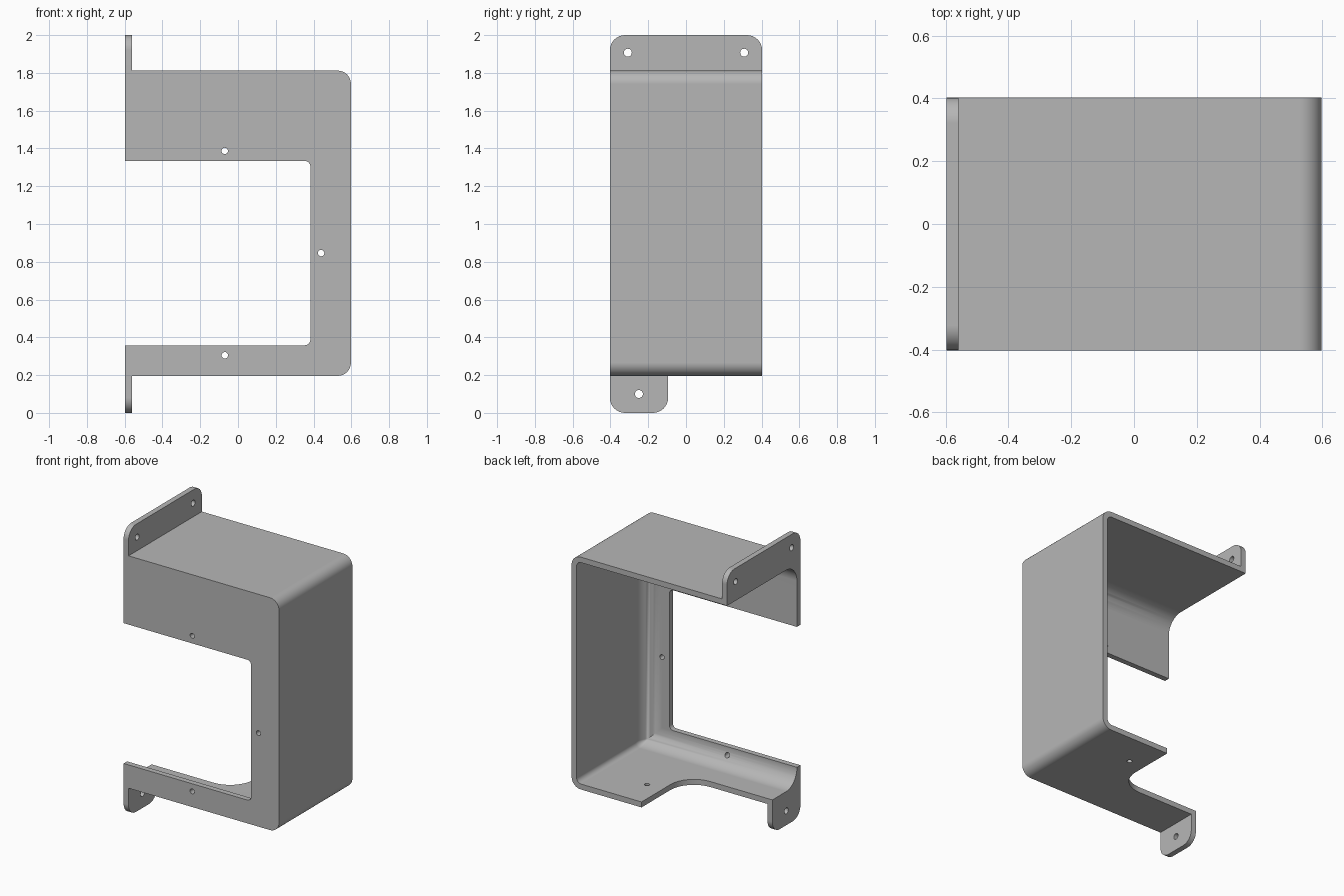
import bpy, bmesh, math
from mathutils import Vector

cube = bpy.data.objects.get("Cube")
if cube:
    bpy.data.objects.remove(cube, do_unlink=True)

grey = bpy.data.materials.new("plain grey")
grey.use_nodes = True
COLOUR = (0.47, 0.47, 0.47, 1)
grey.diffuse_color = COLOUR
grey.node_tree.nodes["Principled BSDF"].inputs["Base Color"].default_value = COLOUR

# Main dimensions
HALF_X, HALF_Y, WALL = 0.598, 0.403, 0.038
BOTTOM, TOP = 0.196, 1.812
FILLET = 0.12


def rounded(corners, steps=8):
    """2D outline from (u, v, radius) corners."""
    out = []
    for i, (u, v, r) in enumerate(corners):
        p = Vector((u, v))
        if r is None:
            out.append(p)
            continue
        a = (Vector(corners[i - 1][:2]) - p).normalized()
        b = (Vector(corners[(i + 1) % len(corners)][:2]) - p).normalized()
        centre = p + (a + b) * r
        for k in range(steps + 1):
            t = math.pi / 2 * k / steps
            out.append(centre - b * r * math.cos(t) - a * r * math.sin(t))
    return out


def circle(u, v, r, n=24):
    return [Vector((u + r * math.cos(math.tau * k / n),
                    v + r * math.sin(math.tau * k / n))) for k in range(n)]


def place(p, axis, w):
    return {"x": (w, p.x, p.y), "y": (p.x, w, p.y), "z": (p.x, p.y, w)}[axis]


def loft(name, sections, axis):
    """Solid through (position, outline) sections along an axis."""
    bm = bmesh.new()
    rings = [[bm.verts.new(place(p, axis, w)) for p in pts] for w, pts in sections]
    n = len(rings[0])
    for a, b in zip(rings, rings[1:]):
        for i in range(n):
            j = (i + 1) % n
            bm.faces.new((a[i], a[j], b[j], b[i]))
    bm.faces.new(rings[0])
    bm.faces.new(rings[-1])
    bmesh.ops.remove_doubles(bm, verts=bm.verts, dist=1e-5)
    bmesh.ops.recalc_face_normals(bm, faces=bm.faces)
    mesh = bpy.data.meshes.new(name)
    bm.to_mesh(mesh)
    bm.free()
    mesh.materials.append(grey)
    obj = bpy.data.objects.new(name, mesh)
    bpy.context.collection.objects.link(obj)
    return obj


def prism(name, pts, axis, lo, hi):
    return loft(name, [(lo, pts), (hi, pts)], axis)


def cut(obj, cutters):
    """Subtract the cutters, then remove them."""
    for c in cutters:
        c.hide_render = True
        mod = obj.modifiers.new("cut", "BOOLEAN")
        mod.operation, mod.solver, mod.object = "DIFFERENCE", "EXACT", c
    deps = bpy.context.evaluated_depsgraph_get()
    mesh = bpy.data.meshes.new_from_object(obj.evaluated_get(deps))
    obj.modifiers.clear()
    obj.data = mesh
    for c in cutters:
        bpy.data.objects.remove(c, do_unlink=True)


# Housing block with two rounded outer edges
housing = prism("housing", rounded([
    (-HALF_X, BOTTOM, None), (HALF_X, BOTTOM, 0.07),
    (HALF_X, TOP, 0.07), (-HALF_X, TOP, None)]), "y", -HALF_Y, HALF_Y)


# Cavity, open at the back and one side, filleted into the front plate
def cavity_outline(inset):
    x, lo, hi = HALF_X - WALL - inset, BOTTOM + WALL + inset, TOP - WALL - inset
    r = max(0.035 - inset, 0)
    return rounded([(-0.8, lo, None), (x, lo, r), (x, hi, r), (-0.8, hi, None)])


inner_y = -HALF_Y + WALL
sections = [(0.6, cavity_outline(0))]
for k in range(13):
    t = math.pi / 2 * k / 12
    sections.append((inner_y + FILLET * (1 - math.sin(t)),
                     cavity_outline(FILLET * (1 - math.cos(t)))))
cavity = loft("cavity_cutter", sections, "y")

# Front opening and floor notch
opening = prism("opening_cutter", rounded([
    (-0.8, 0.358, None), (0.383, 0.358, 0.03),
    (0.383, 1.334, 0.03), (-0.8, 1.334, None)]), "y", -0.6, 0)
notch = prism("notch_cutter", rounded([
    (-0.8, -0.095, None), (0.06, -0.095, 0.18),
    (0.06, 0.6, None), (-0.8, 0.6, None)]), "z", 0.1, 0.3)

# Screw holes in the front plate and floor
holes = [prism("hole_cutter", circle(x, z, 0.017), "y", -0.6, 0)
         for x, z in ((-0.07, 1.387), (0.44, 0.846), (-0.07, 0.305))]
holes.append(prism("hole_cutter", circle(0.18, 0.17, 0.017), "z", 0.1, 0.3))
cut(housing, [cavity, opening, notch] + holes)


# Mounting tabs with rounded outer corners
def tab(name, y_end, z_root, z_tip, hole_ys, hole_z):
    obj = prism(name, rounded([
        (-HALF_Y, z_root, None), (-HALF_Y, z_tip, 0.08),
        (y_end, z_tip, 0.08), (y_end, z_root, None)]),
        "x", -HALF_X, -HALF_X + WALL)
    cut(obj, [prism("hole_cutter", circle(y, hole_z, 0.021), "x", -0.8, -0.4)
              for y in hole_ys])
    return obj


upper_tab = tab("upper_tab", HALF_Y, TOP, 2.0, (-0.308, 0.308), 1.907)
lower_tab = tab("lower_tab", -0.095, BOTTOM, 0.0, (-0.249,), 0.1)

# Smooth fillets, crisp edges
bpy.ops.object.select_all(action="DESELECT")
for obj in (housing, upper_tab, lower_tab):
    obj.select_set(True)
    bpy.context.view_layer.objects.active = obj
bpy.ops.object.shade_smooth_by_angle(angle=math.radians(30))
for obj in (housing, upper_tab, lower_tab):
    mod = obj.modifiers.new("even_normals", "WEIGHTED_NORMAL")
    mod.keep_sharp = True
